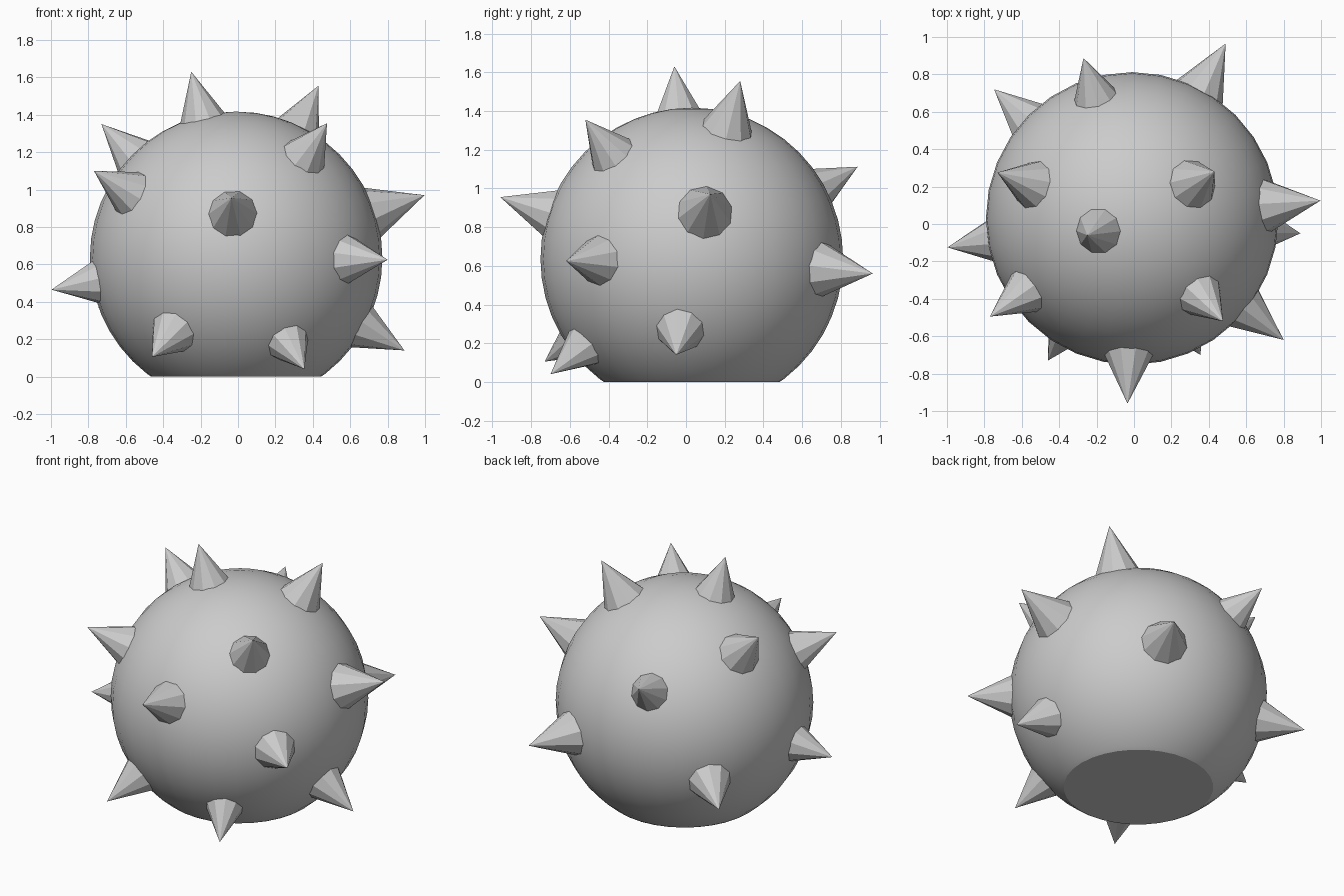
import bpy, bmesh
from mathutils import Vector, Matrix

if "Cube" in bpy.data.objects:
    bpy.data.objects.remove(bpy.data.objects["Cube"])

CENTRE = Vector((-0.01, 0.03, 0.635))
RADIUS = 0.782


def add_object(name, bm):
    mesh = bpy.data.meshes.new(name)
    bm.to_mesh(mesh)
    bm.free()
    ob = bpy.data.objects.new(name, mesh)
    bpy.context.collection.objects.link(ob)
    return ob


# Round body with a flat base
bm = bmesh.new()
bmesh.ops.create_uvsphere(bm, u_segments=32, v_segments=24, radius=RADIUS,
                          matrix=Matrix.Translation(CENTRE))
cut = bmesh.ops.bisect_plane(bm, geom=bm.verts[:] + bm.edges[:] + bm.faces[:],
                             plane_co=(0, 0, 0), plane_no=(0, 0, 1), clear_inner=True)
rim = [g for g in cut["geom_cut"] if isinstance(g, bmesh.types.BMEdge)]
for f in bm.faces:
    f.smooth = True
base = bmesh.ops.contextual_create(bm, geom=rim)["faces"]
for f in base:
    f.smooth = False
bmesh.ops.recalc_face_normals(bm, faces=bm.faces[:])
for e in rim:
    e.smooth = False
add_object("body", bm)


# Ten-sided spike, pointing away from the centre of the body
def spike(index, tip):
    offset = Vector(tip) - CENTRE
    reach = offset.length
    sunk = 0.72
    height = reach - sunk
    turn = Vector((0, 0, 1)).rotation_difference(offset).to_matrix().to_4x4()
    place = (Matrix.Translation(CENTRE) @ turn
             @ Matrix.Translation((0, 0, sunk + height / 2))
             @ Matrix.Rotation(1.5707963, 4, 'Z'))
    bm = bmesh.new()
    bmesh.ops.create_cone(bm, cap_ends=True, segments=10, radius1=0.475 * height,
                          radius2=0, depth=height, matrix=place)
    bmesh.ops.remove_doubles(bm, verts=bm.verts[:], dist=1e-5)
    add_object(f"spike_{index:02d}", bm)


tips = [
    (-0.25, -0.06, 1.63), (0.43, 0.28, 1.555), (0.476, -0.52, 1.355),
    (-0.73, 0.275, 1.35), (-0.77, -0.495, 1.10), (0.997, 0.125, 0.97),
    (0.80, -0.62, 0.625), (-0.997, -0.125, 0.465), (0.89, -0.05, 0.14),
    (-0.46, -0.73, 0.105), (0.355, -0.70, 0.04), (-0.035, -0.96, 0.955),
    (0.49, 0.965, 0.56), (-0.27, 0.887, 1.112), (-0.748, 0.72, 0.37),
]
for i, tip in enumerate(tips, 1):
    spike(i, tip)
